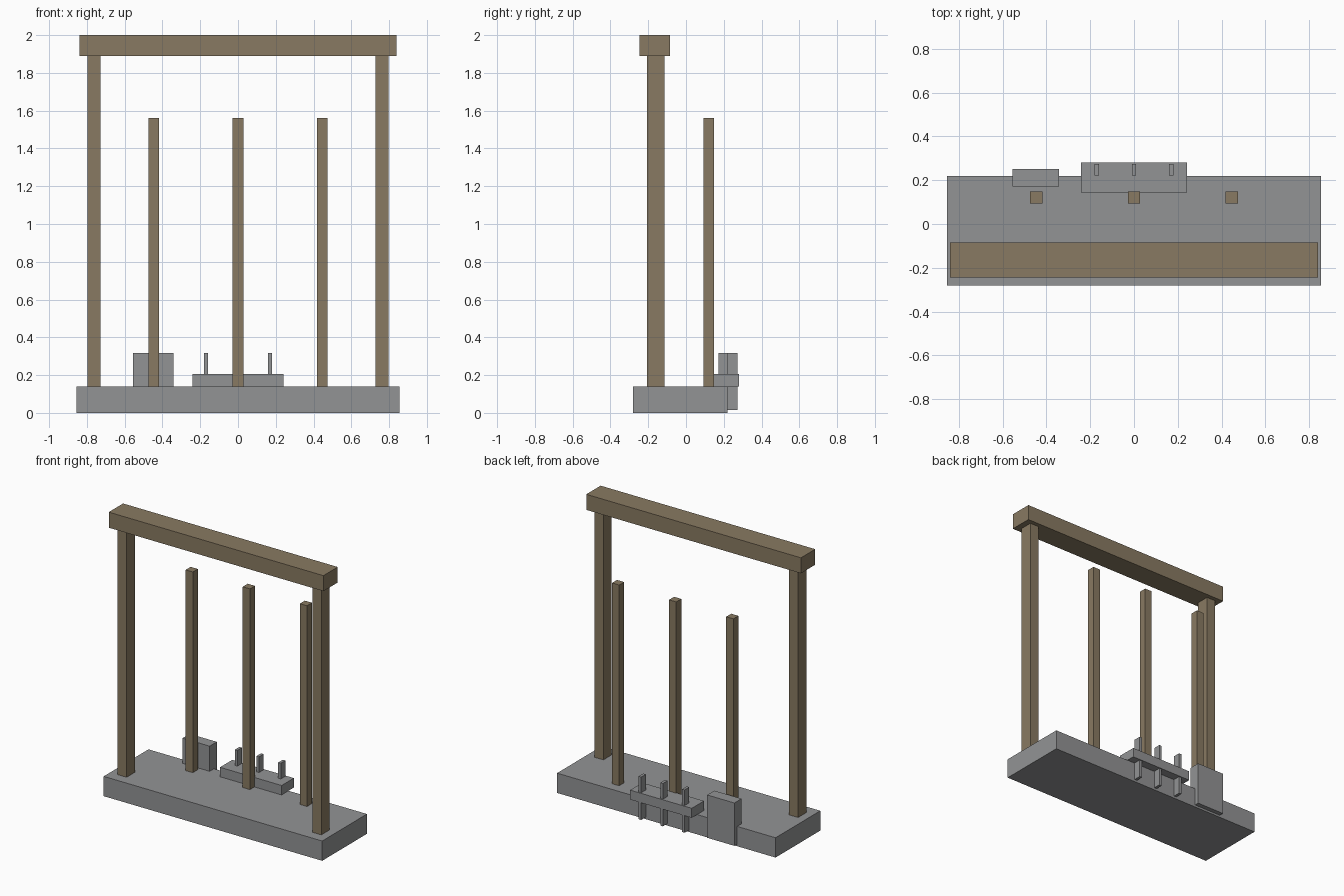
import bpy

if "Cube" in bpy.data.objects:
    bpy.data.objects.remove(bpy.data.objects["Cube"])


def material(name, color):
    m = bpy.data.materials.new(name)
    m.diffuse_color = (*color, 1.0)
    m.use_nodes = True
    m.node_tree.nodes["Principled BSDF"].inputs["Base Color"].default_value = m.diffuse_color
    return m


WOOD = material("brown wood", (0.25, 0.195, 0.122))
STONE = material("grey stone", (0.29, 0.295, 0.30))


def box(name, mat, xs, ys, zs):
    """Axis-aligned block given as (min, max) on each axis."""
    spans = (xs, ys, zs)
    bpy.ops.mesh.primitive_cube_add(size=1, location=[(a + b) / 2 for a, b in spans])
    ob = bpy.context.object
    ob.name = name
    ob.scale = [b - a for a, b in spans]
    bpy.ops.object.transform_apply(location=False, rotation=False, scale=True)
    ob.data.materials.append(mat)
    return ob


BASE_TOP = 0.14

# Base slab
box("base", STONE, (-0.855, 0.855), (-0.28, 0.22), (0, BASE_TOP))

# Gate: two posts under a crossbeam
box("crossbeam", WOOD, (-0.84, 0.84), (-0.245, -0.085), (1.89, 2.0))
for side, x in (("left", -0.762), ("right", 0.762)):
    box(side + "_post", WOOD, (x - 0.035, x + 0.035), (-0.207, -0.115), (BASE_TOP, 1.89))

# Row of thin stakes behind the gate
for i, x in enumerate((-0.447, 0, 0.447)):
    box(f"stake_{i + 1}", WOOD, (x - 0.028, x + 0.028), (0.093, 0.149), (BASE_TOP, 1.56))

# Block on the back edge
box("back_block", STONE, (-0.555, -0.342), (0.172, 0.252), (0.015, 0.318))

# Shelf on the back edge with pegs passing through it
box("shelf", STONE, (-0.241, 0.241), (0.143, 0.28), (BASE_TOP, 0.207))
for i, x in enumerate((-0.17, 0, 0.17)):
    box(f"peg_{i + 1}", STONE, (x - 0.01, x + 0.01), (0.221, 0.273), (0.015, 0.318))
